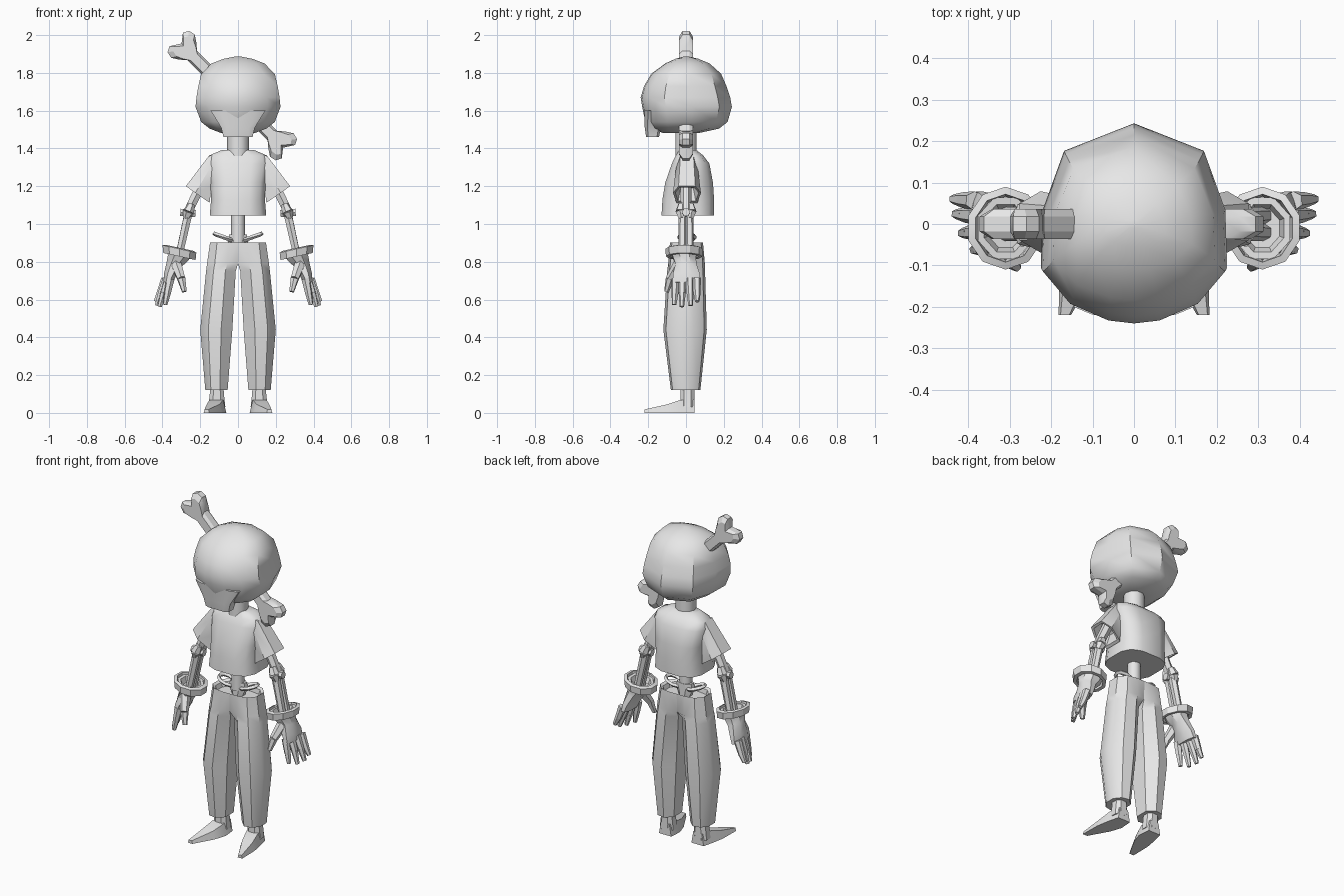
import bpy, bmesh, math
from mathutils import Vector

if "Cube" in bpy.data.objects:
    bpy.data.objects.remove(bpy.data.objects["Cube"])

grey = bpy.data.materials.new("plain grey")
grey.diffuse_color = (0.8, 0.8, 0.8, 1)
grey.use_nodes = True
grey.node_tree.nodes["Principled BSDF"].inputs["Base Color"].default_value = grey.diffuse_color


def finish(name, bm, mirror=False, angle=32):
    """Fix normals, shade by angle, make the object."""
    bmesh.ops.recalc_face_normals(bm, faces=bm.faces)
    if mirror:  # drop hidden walls on the middle plane
        wall = [f for f in bm.faces if all(abs(v.co.x) < 1e-5 for v in f.verts)]
        bmesh.ops.delete(bm, geom=wall, context='FACES')
    for f in bm.faces:
        f.smooth = True
    for e in bm.edges:
        e.smooth = len(e.link_faces) == 2 and e.calc_face_angle(0) < math.radians(angle)
    me = bpy.data.meshes.new(name)
    bm.to_mesh(me)
    bm.free()
    me.materials.append(grey)
    ob = bpy.data.objects.new(name, me)
    bpy.context.collection.objects.link(ob)
    if mirror:
        ob.modifiers.new("Mirror", 'MIRROR')
    return ob


def add_loft(bm, rings, closed=False):
    """Skin a list of equal-length rings; caps the ends unless closed."""
    vs = [[bm.verts.new(p) for p in r] for r in rings]
    n = len(vs[0])
    pairs = list(zip(vs, vs[1:])) + ([(vs[-1], vs[0])] if closed else [])
    for a, b in pairs:
        for i in range(n):
            j = (i + 1) % n
            bm.faces.new((a[i], a[j], b[j], b[i]))
    if not closed:
        bm.faces.new(vs[0])
        bm.faces.new(vs[-1])


def loft(name, rings, mirror=False, closed=False, angle=32):
    bm = bmesh.new()
    add_loft(bm, rings, closed)
    return finish(name, bm, mirror, angle)


def ellipse(cx, cy, z, rx, ry, n=8, power=1.0):
    """Flat ring; power below 1 makes it boxier."""
    pts = []
    for i in range(n):
        t = 2 * math.pi * (i + 0.5) / n
        c, s = math.cos(t), math.sin(t)
        pts.append((cx + rx * math.copysign(abs(c) ** power, c),
                    cy + ry * math.copysign(abs(s) ** power, s), z))
    return pts


def tube(bm, a, b, ra, rb, n=6):
    """Tapered straight tube from a to b."""
    a, b = Vector(a), Vector(b)
    q = (b - a).to_track_quat('Z', 'Y')
    ring = lambda c, r: [c + q @ Vector((r * math.cos(2 * math.pi * i / n),
                                         r * math.sin(2 * math.pi * i / n), 0)) for i in range(n)]
    add_loft(bm, [ring(a, ra), ring(b, rb)])


# Skull: rings of (z, half width, front y, back y)
half = [(.75, .72), (.98, .12), (1, -.47), (.7, -.8), (.28, -.97)]
outline = [(0, 1)] + half + [(0, -1)] + [(-x, y) for x, y in reversed(half)]
skull = [(1.482, .09, -.12, .07), (1.505, .15, -.19, .175), (1.54, .195, -.215, .22),
         (1.62, .225, -.232, .243), (1.67, .22, -.24, .234), (1.73, .21, -.222, .214),
         (1.795, .195, -.184, .186), (1.85, .14, -.11, .125), (1.875, .075, -.055, .065),
         (1.887, .012, -.01, .012)]
loft("skull", [[(x * w, (f + b) / 2 + y * (b - f) / 2, z) for x, y in outline]
               for z, w, f, b in skull], angle=40)

# Jaw, tapering down at the front of the skull
loft("jaw", [ellipse(0, (f + b) / 2, z, w, (b - f) / 2, 8, .45) for z, w, f, b in
             [(1.46, .08, -.212, -.142), (1.51, .092, -.22, -.13), (1.6, .15, -.222, -.1)]], angle=40)

# Neck and spine
for name, z0, z1, r in [("neck", 1.36, 1.5, .058), ("spine", .9, 1.06, .037)]:
    bm = bmesh.new()
    tube(bm, (0, 0, z0), (0, 0, z1), r, r, 10)
    finish(name, bm, angle=40)

# Bone through the head: quarter outline along its length, mirrored to a full profile
q = [(.30, .035), (.335, .065), (.37, .088), (.405, .08), (.42, .05), (.385, .005)]
q2 = q[:-1]
side = q2 + [q[-1]] + [(u, -v) for u, v in reversed(q2)]
profile = side + [(-u, -v) for u, v in side]
along = Vector((-.707, 0, .707))
across = Vector((.707, 0, .707))
mid = Vector((-.03, 0, 1.68))
bone_ring = lambda y, k: [mid + along * u * (1 - (1 - k) * .15) + across * v * k + Vector((0, y, 0))
                          for u, v in profile]
loft("head_bone", [bone_ring(-.036, .7), bone_ring(-.018, 1), bone_ring(.018, 1), bone_ring(.036, .7)],
     angle=25)

# Shirt body
shirt = [(1.045, .15, -.13, .148), (1.13, .143, -.125, .149), (1.22, .147, -.11, .143),
         (1.32, .165, -.075, .124), (1.362, .155, -.055, .092), (1.392, .085, -.035, .055)]
loft("shirt", [ellipse(0, (f + b) / 2, z, w * 1.02, (b - f) / 2 * 1.02, 12, .65)
               for z, w, f, b in shirt], angle=45)


# Sleeves: rings set between an upper and a lower edge point, hollow at the cuff
def sleeve_ring(a, b, h, cy=.005):
    a, b = Vector((a[0], cy, a[1])), Vector((b[0], cy, b[1]))
    return [a.lerp(b, t) + Vector((0, s * h, 0)) for t, s in
            [(0, .6), (.4, 1), (1, .75), (1, -.75), (.4, -1), (0, -.6)]]


loft("sleeve", [sleeve_ring((.1, 1.37), (.1, 1.2), .05), sleeve_ring((.155, 1.36), (.14, 1.2), .058),
                sleeve_ring((.276, 1.2), (.15, 1.112), .074), sleeve_ring((.262, 1.194), (.164, 1.122), .062),
                sleeve_ring((.215, 1.25), (.15, 1.19), .045)], mirror=True)

# Arm bones: upper arm, elbow knobs, paired forearm
bm = bmesh.new()
tube(bm, (.17, 0, 1.26), (.262, 0, 1.07), .03, .027)
for s in (-1, 1):
    tube(bm, (.262, s * .017, 1.06), (.315, s * .02, .82), .024, .021)
    tube(bm, (.245, s * .022, 1.105), (.262, s * .027, 1.065), .02, .03)
    tube(bm, (.262, s * .027, 1.065), (.275, s * .022, 1.03), .03, .018)
tube(bm, (.225, 0, 1.055), (.305, 0, 1.062), .022, .022)
finish("arm_bones", bm, mirror=True, angle=20)


# Bracelet, leaning with the arm
def lean(ring):
    return [(x, y, z + (x - .31) * .22) for x, y, z in ring]


loft("bracelet", [lean(ellipse(.31, -.01, z, rx, rx + .006, 10)) for z, rx in
                  [(.828, .09), (.868, .094), (.874, .076), (.828, .07)]], mirror=True, closed=True)

# Glove: hollow wrist and palm, then fingers and thumb
palm = [(.83, .31, -.01, .045, .05), (.862, .31, -.01, .056, .062), (.862, .31, -.01, .072, .08),
        (.82, .316, -.008, .06, .066), (.78, .337, 0, .045, .06), (.72, .36, .002, .034, .078),
        (.675, .372, .004, .024, .08)]
bm = bmesh.new()
add_loft(bm, [lean(ellipse(x, y, z, rx, ry)) for z, x, y, rx, ry in palm])
for base_x, tip_x, base_y, tip_y, tip_z in [(.358, .386, -.055, -.062, .572), (.368, .415, -.018, -.022, .562),
                                            (.378, .43, .02, .024, .568), (.386, .436, .056, .06, .59)]:
    knuckle = ((base_x * .45 + tip_x * .55), (base_y + tip_y) / 2, .635)
    tube(bm, (base_x, base_y, .71), knuckle, .023, .019)
    tube(bm, knuckle, (tip_x, tip_y, tip_z), .019, .012)
tube(bm, (.328, -.035, .79), (.3, -.085, .71), .032, .023)
tube(bm, (.3, -.085, .71), (.284, -.103, .642), .023, .013)
finish("glove", bm, mirror=True)

# Pelvis: two open hip wings and a middle block
bm = bmesh.new()
n = 10
wing = []
for i in range(n):
    t = 2 * math.pi * i / n
    c = Vector((.075 + .05 * math.cos(t), .005 + .042 * math.sin(t), .93 + .018 * math.cos(t)))
    out = Vector((math.cos(t), math.sin(t), 0))
    wing.append([c + out * .011, c + Vector((0, 0, .012)), c - out * .011, c - Vector((0, 0, .012))])
add_loft(bm, wing, closed=True)
finish("hip_wing", bm, mirror=True)
loft("pelvis_block", [ellipse(0, .005, z, w, .035) for z, w in [(.85, .03), (.91, .06), (.945, .05)]])


# Trousers: one leg of (z, inner x, outer x, front y, back y, inner squareness)
def leg_ring(z, x0, x1, f, b, e):
    uv = [(0, -e), (.35, -1), (.75, -.88), (1, -.38), (1, .38), (.75, .88), (.35, 1), (0, e)]
    return [(x0 + u * (x1 - x0), (f + b) / 2 + v * (b - f) / 2, z) for u, v in uv]


legs = [(.865, 0, .125, -.068, .073, 1), (.892, 0, .133, -.073, .078, 1), (.902, 0, .148, -.085, .09, 1),
        (.79, 0, .164, -.094, .1, .85), (.75, .012, .169, -.1, .101, .55), (.44, .03, .2, -.12, .11, .5),
        (.12, .055, .173, -.08, .076, .5)]
loft("trousers", [leg_ring(*r) for r in legs], mirror=True, angle=38)


# Feet: ankle flowing into a long wedge turned slightly outward
bm = bmesh.new()
add_loft(bm, [ellipse(.112, .008, z, rx, .04, 8, .8) for z, rx in [(.16, .036), (.1, .04), (.03, .048)]])
stations = [(.045, .068, .15, .07), (-.03, .062, .168, .068), (-.1, .085, .18, .045), (-.22, .152, .182, .018)]
add_loft(bm, [[(a, y, 0), (b, y, 0), (b - .15 * (b - a), y, h), (a + .15 * (b - a), y, h)]
              for y, a, b, h in stations])
finish("foot", bm, mirror=True)
